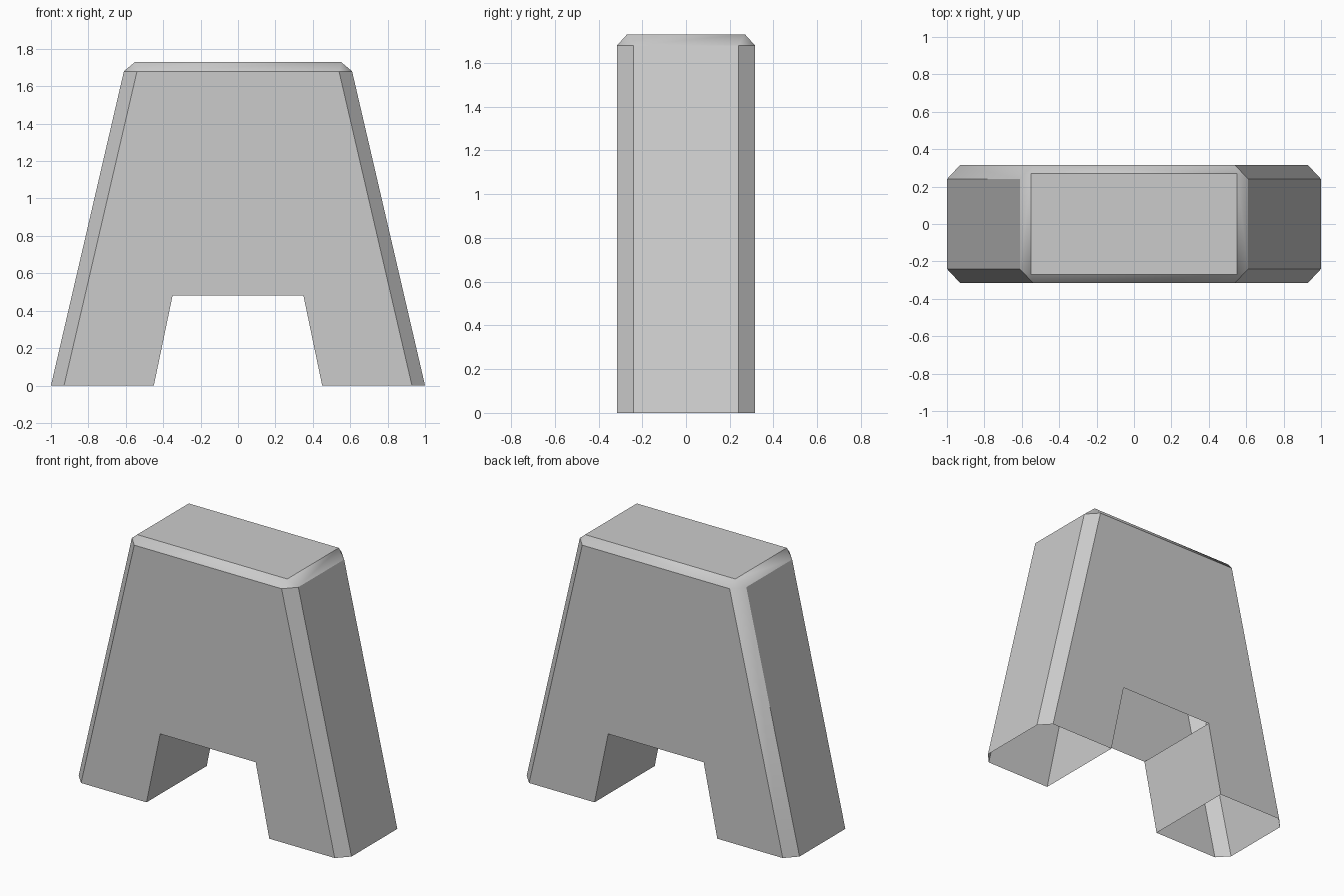
import bpy
import bmesh

cube = bpy.data.objects.get("Cube")
if cube:
    bpy.data.objects.remove(cube, do_unlink=True)

# Main dimensions
SHOULDER, TOP, ARCH = 1.68, 1.73, 0.48
FACE_Y, SIDE_Y, TOP_Y = 0.315, 0.24, 0.27
TOP_X = 0.55

grey = bpy.data.materials.new("plain grey")
grey.use_nodes = True
colour = (0.6, 0.6, 0.6, 1)
grey.diffuse_color = colour
grey.node_tree.nodes["Principled BSDF"].inputs["Base Color"].default_value = colour

bm = bmesh.new()


def add_face(*points):
    return bm.faces.new([bm.verts.new(p) for p in points])


# Half outline of the broad face, mirrored to make the whole
half = [(0.35, ARCH), (0.45, 0), (0.93, 0), (0.54, SHOULDER)]
outline = half + [(-x, z) for x, z in reversed(half)]
ring, blended = [], []

for sy in (-1, 1):
    # Broad front and back walls with the arch cut out
    add_face(*[(x, sy * FACE_Y, z) for x, z in outline])
    # Long top bevel
    ring.append(add_face((-0.54, sy * FACE_Y, SHOULDER), (0.54, sy * FACE_Y, SHOULDER),
                         (TOP_X, sy * TOP_Y, TOP), (-TOP_X, sy * TOP_Y, TOP)))
    for sx in (-1, 1):
        # Slanted corner strip
        strip = add_face((sx * 0.93, sy * FACE_Y, 0), (sx, sy * SIDE_Y, 0),
                         (sx * 0.61, sy * SIDE_Y, SHOULDER), (sx * 0.54, sy * FACE_Y, SHOULDER))
        if sx < 0 < sy:
            blended.append(strip)
        # Triangular top corner
        ring.append(add_face((sx * 0.54, sy * FACE_Y, SHOULDER), (sx * 0.61, sy * SIDE_Y, SHOULDER),
                             (sx * TOP_X, sy * TOP_Y, TOP)))

for sx in (-1, 1):
    # Outer side wall
    add_face((sx, -SIDE_Y, 0), (sx, SIDE_Y, 0),
             (sx * 0.61, SIDE_Y, SHOULDER), (sx * 0.61, -SIDE_Y, SHOULDER))
    # Short top bevel
    ring.append(add_face((sx * 0.61, -SIDE_Y, SHOULDER), (sx * 0.61, SIDE_Y, SHOULDER),
                         (sx * TOP_X, TOP_Y, TOP), (sx * TOP_X, -TOP_Y, TOP)))
    # Inner leg wall; the underside and arch ceiling stay open
    add_face((sx * 0.45, -FACE_Y, 0), (sx * 0.45, FACE_Y, 0),
             (sx * 0.35, FACE_Y, ARCH), (sx * 0.35, -FACE_Y, ARCH))

# Flat top
top = add_face((-TOP_X, -TOP_Y, TOP), (TOP_X, -TOP_Y, TOP),
               (TOP_X, TOP_Y, TOP), (-TOP_X, TOP_Y, TOP))

bmesh.ops.remove_doubles(bm, verts=bm.verts[:], dist=0.0001)
bmesh.ops.recalc_face_normals(bm, faces=bm.faces[:])
if max(bm.faces, key=lambda f: f.calc_center_median().z).normal.z < 0:
    bmesh.ops.reverse_faces(bm, faces=bm.faces[:])


# Soft shading around the top bevel and down one corner strip, sharp elsewhere
def is_ring(face):
    return SHOULDER < face.calc_center_median().z < TOP - 0.001


def is_soft(face):
    c = face.calc_center_median()
    return is_ring(face) or (c.x < -0.6 and SIDE_Y < c.y < FACE_Y - 0.001)


for face in bm.faces:
    face.smooth = True
for edge in bm.edges:
    edge.smooth = len(edge.link_faces) == 2 and all(is_soft(f) for f in edge.link_faces)

mesh = bpy.data.meshes.new("tapered_arch_block")
bm.to_mesh(mesh)
bm.free()
mesh.materials.append(grey)
block = bpy.data.objects.new("tapered_arch_block", mesh)
bpy.context.collection.objects.link(block)
